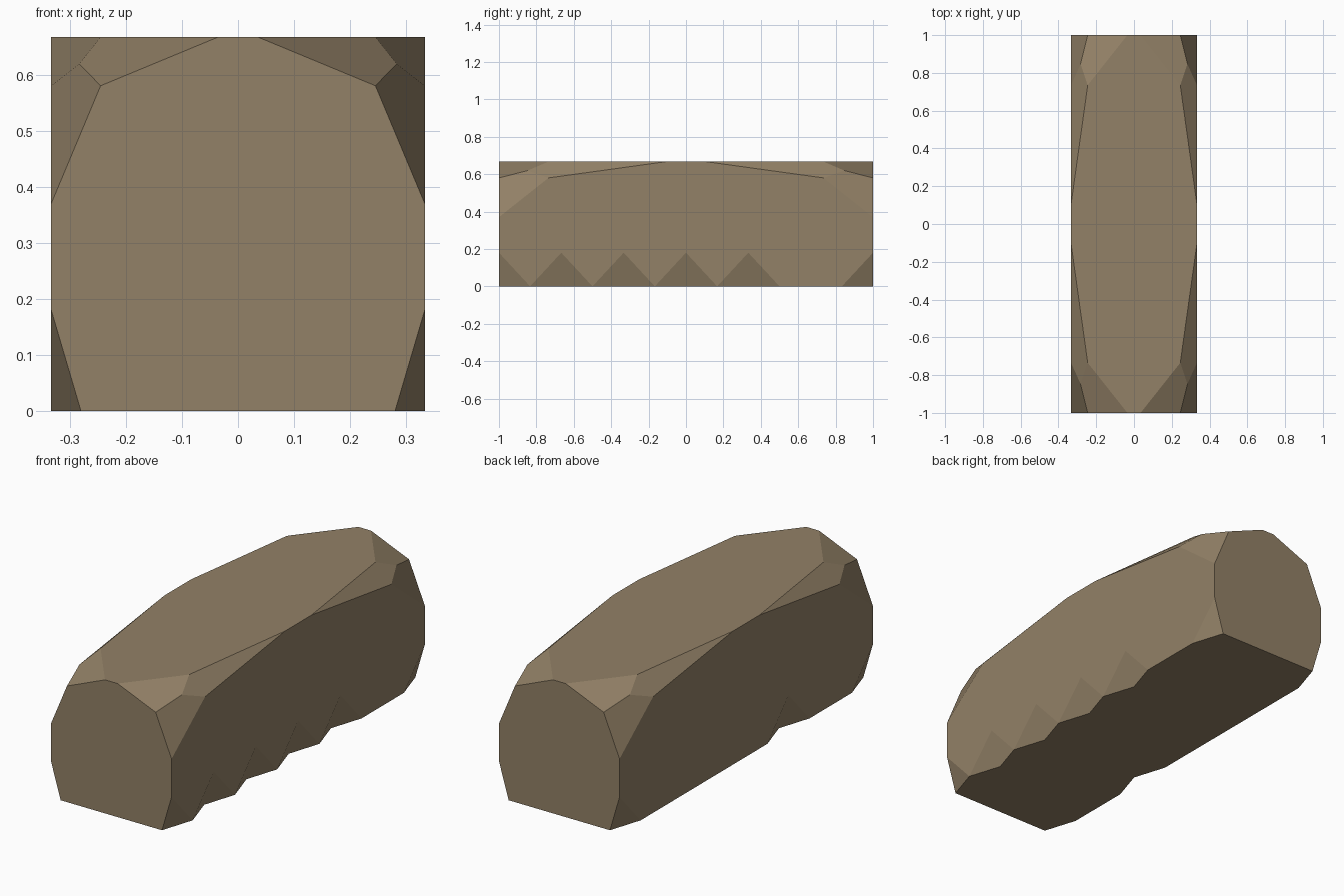
import bpy, bmesh

if "Cube" in bpy.data.objects:
    bpy.data.objects.remove(bpy.data.objects["Cube"])

W, L, H = 0.333, 1.0, 0.667      # half width, half length, height
INNER, PEAK = 0.28, 0.18         # bottom notch depth and height
STEP = 1 / 3

bm = bmesh.new()
cache = {}


def vert(p):
    key = tuple(round(c, 4) for c in p)
    if key not in cache:
        cache[key] = bm.verts.new(key)
    return cache[key]


def face(points, outward):
    f = bm.faces.new([vert(p) for p in points])
    f.normal_update()
    if f.normal.dot(outward) < 0:
        f.normal_flip()


def side_bottom(sx, inner):
    """Zigzag along one bottom edge: inner=True on the floor, False on the side."""
    pts = []
    for i in range(7):
        y = -L + i * STEP
        pts.append((sx * INNER, y, 0) if inner else (sx * W, y, PEAK))
        if i < 6:
            pts.append((sx * W, y + STEP / 2, 0))
    return pts


# cut upper corners, three facets each
for sx in (-1, 1):
    for sy in (-1, 1):
        top, side = (sx * .245, sy * .735, H), (sx * W, sy * .735, .58)
        end, mid = (sx * .245, sy * L, .58), (sx * .283, sy * .847, .619)
        out = (sx, sy, 1)
        face([(sx * .035, sy * L, H), end, mid, top], out)
        face([(sx * W, sy * L, .37), end, mid, side], out)
        # long facets meet the side's upper edge near the middle
        face([(sx * W, sy * .105, H), top, mid, side], out)

# top
half = [(.035, -L), (.245, -.735), (W, -.105), (W, .105), (.245, .735), (.035, L)]
face([(x, y, H) for x, y in half] + [(-x, y, H) for x, y in reversed(half)], (0, 0, 1))

# ends
prof = [(INNER, 0), (W, PEAK), (W, .37), (.245, .58), (.035, H)]
for sy in (-1, 1):
    face([(x, sy * L, z) for x, z in prof] +
         [(-x, sy * L, z) for x, z in reversed(prof)], (0, sy, 0))

# long sides
upper = [(L, .37), (.735, .58), (.105, H), (-.105, H), (-.735, .58), (-L, .37)]
for sx in (-1, 1):
    face(side_bottom(sx, False) + [(sx * W, y, z) for y, z in upper], (sx, 0, 0))

# underside
face(side_bottom(1, True) + side_bottom(-1, True)[::-1], (0, 0, -1))

# bottom notches: open ones fold inward, flush ones fold outward
flush = {(1, 5), (-1, 5), (-1, 4), (-1, 3), (-1, 1)}
for sx in (-1, 1):
    for i in range(7):
        y = -L + i * STEP
        peak, inner = (sx * W, y, PEAK), (sx * INNER, y, 0)
        a, b = (sx * W, y - STEP / 2, 0), (sx * W, y + STEP / 2, 0)
        if i in (0, 6):
            face([peak, inner, b if i == 0 else a], (sx, 0, -.3))
        elif (sx, i) in flush:
            face([a, peak, b], (sx, 0, 0))
            face([a, inner, b], (0, 0, -1))
        else:
            face([peak, a, inner, b], (sx, 0, -.3))

mesh = bpy.data.meshes.new("stone_block")
bm.to_mesh(mesh)
bm.free()
block = bpy.data.objects.new("stone_block", mesh)
bpy.context.collection.objects.link(block)

mat = bpy.data.materials.new("brown_stone")
mat.diffuse_color = (.29, .22, .135, 1)
mat.use_nodes = True
mat.node_tree.nodes["Principled BSDF"].inputs["Base Color"].default_value = mat.diffuse_color
mesh.materials.append(mat)
